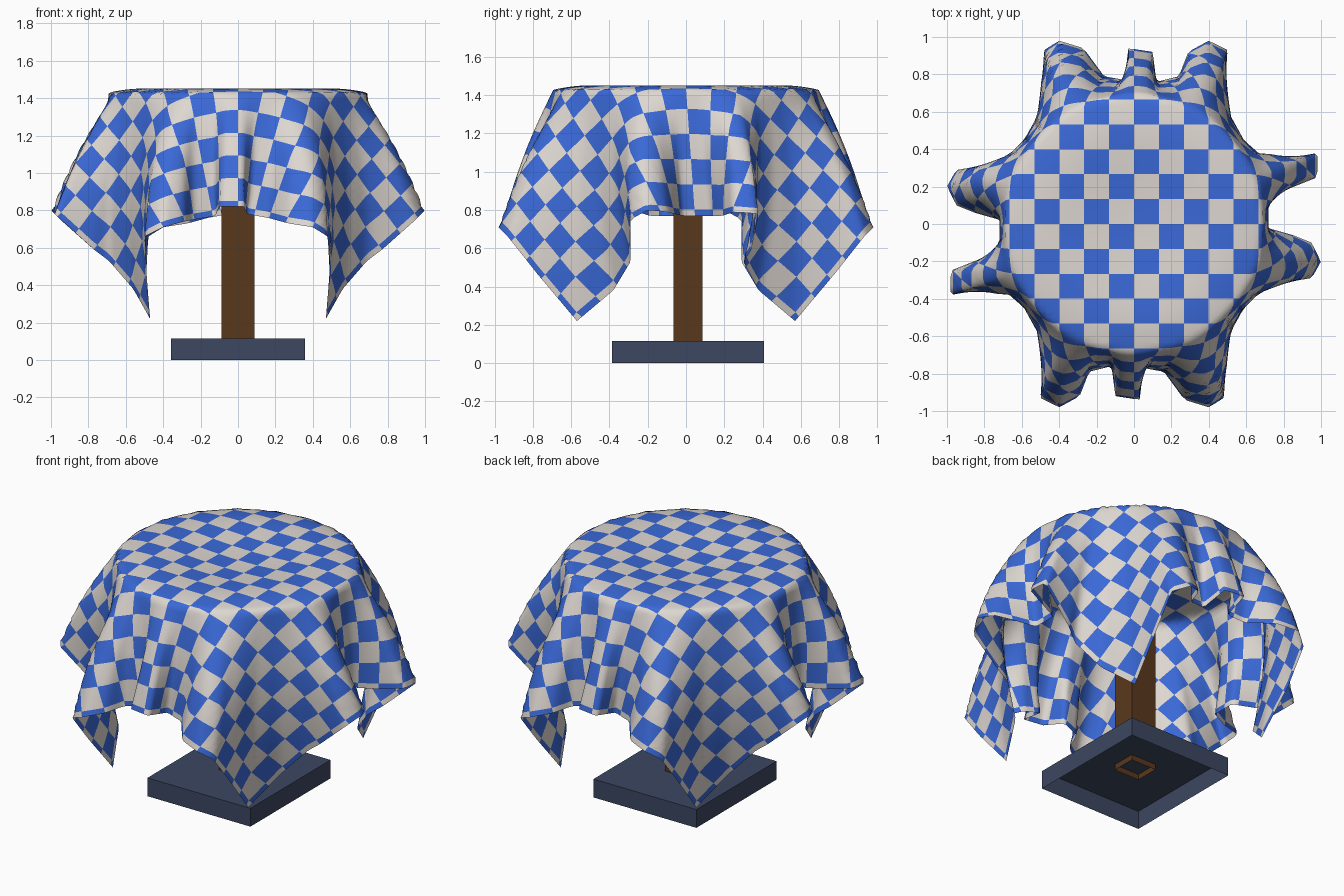
import bpy, bmesh, math
from mathutils import Vector

if "Cube" in bpy.data.objects:
    bpy.data.objects.remove(bpy.data.objects["Cube"])


def material(name, rgb):
    m = bpy.data.materials.new(name)
    m.use_nodes = True
    m.diffuse_color = (*rgb, 1)
    m.node_tree.nodes["Principled BSDF"].inputs["Base Color"].default_value = (*rgb, 1)
    return m


blue = material("cloth blue", (.042, .14, .68))
white = material("cloth white", (.73, .68, .64))
wood = material("brown wood", (.1, .04, .012))
slate = material("slate base", (.045, .063, .12))


def make_object(name, bm, *mats):
    mesh = bpy.data.meshes.new(name)
    bm.to_mesh(mesh)
    bm.free()
    obj = bpy.data.objects.new(name, mesh)
    bpy.context.collection.objects.link(obj)
    for m in mats:
        mesh.materials.append(m)
    return obj


def open_box(name, size, centre, mat):
    """A box shell without its bottom face."""
    bm = bmesh.new()
    bmesh.ops.create_cube(bm, size=1)
    bm.normal_update()
    bottom = [f for f in bm.faces if f.normal.z < -.5]
    bmesh.ops.delete(bm, geom=bottom, context="FACES_ONLY")
    for v in bm.verts:
        v.co = Vector(a * b + c for a, b, c in zip(v.co, size, centre))
    return make_object(name, bm, mat)


# Table stand
open_box("base", (.715, .795, .115), (0, .01, .0575), slate)
open_box("post", (.175, .15, 1.34), (0, .01, .75), wood)

# Hem folds: position along the cloth edge, then x, y, z of the hem there
CHECK, KEY_END, RIM = .133, 1.33, .69
front_hem = [
    (-1.33, -.47, -.57, .22), (-1, -.49, -.78, .47), (-.75, -.5, -.93, .66),
    (-.65, -.4, -.98, .71), (-.53, -.29, -.92, .74), (-.4, -.24, -.79, .75),
    (-.24, -.12, -.76, .77), (-.1, -.1, -.92, .82), (.03, .03, -.94, .82),
    (.2, .05, -.77, .78), (.38, .16, -.79, .76), (.54, .27, -.94, .73),
    (.65, .4, -.98, .71), (.75, .48, -.93, .66), (1, .49, -.78, .47),
    (1.33, .47, -.57, .22)]
side_hem = [
    (-1.33, .47, -.57, .22), (-1.08, .56, -.38, .38), (-.87, .69, -.29, .53),
    (-.78, .77, -.29, .59), (-.54, .95, -.29, .75), (-.45, 1, -.2, .8),
    (-.36, .95, -.1, .79), (-.26, .85, -.06, .78), (-.08, .71, -.02, .77),
    (.1, .71, .13, .77), (.25, .83, .19, .77), (.4, .98, .25, .79),
    (.5, .98, .38, .78), (.78, .77, .34, .59), (.87, .69, .3, .53),
    (1.08, .56, .38, .38), (1.33, .47, .57, .22)]


def hem_point(keys, p):
    for a, b in zip(keys, keys[1:]):
        if p <= b[0] + 1e-6:
            return Vector(a[1:]).lerp(Vector(b[1:]), (p - a[0]) / (b[0] - a[0]))
    return Vector(keys[-1][1:])


# The sheet ends a quarter check past the tenth check on each side
STEPS = 4
N = 10 * STEPS + 1
HALF = N / STEPS * CHECK


def drape(u, v):
    """Lay a point of the flat square cloth on the table or down its folds."""
    r = math.hypot(u, v)
    if r <= RIM:
        return Vector((u, v, 1.43 + .022 * math.sin(math.pi * (r / RIM) ** 2)))
    m = max(abs(u), abs(v))
    on_front = abs(v) >= abs(u)
    turn = -1 if (v > 0 if on_front else u < 0) else 1
    p = turn * (u if on_front else v) * KEY_END / m
    hem = hem_point(front_hem if on_front else side_hem, p)
    hem.x, hem.y = hem.x * turn, hem.y * turn
    rim = Vector((u / r * RIM, v / r * RIM, 1.435))
    t = (r - RIM) / (r * HALF / m - RIM)
    # Corner panels swell outward along their diagonal
    outward = Vector((u / r, v / r, 0)) * .018
    corner = Vector((math.copysign(1, u), math.copysign(1, v), 0)).normalized()
    outward += corner * .04 * (2 * u * v / r ** 2) ** 2
    return rim.lerp(hem, t) + outward * math.sin(math.pi * t)


# Checked cloth: every check is a block of quads
bm = bmesh.new()
span = range(-N, N + 1)
grid = {(i, j): bm.verts.new(drape(i / STEPS * CHECK, j / STEPS * CHECK))
        for i in span for j in span}
for i in span[:-1]:
    for j in span[:-1]:
        f = bm.faces.new([grid[k] for k in ((i, j), (i + 1, j), (i + 1, j + 1), (i, j + 1))])
        f.material_index = (i // STEPS + j // STEPS) % 2
        f.smooth = True
make_object("tablecloth", bm, blue, white)
